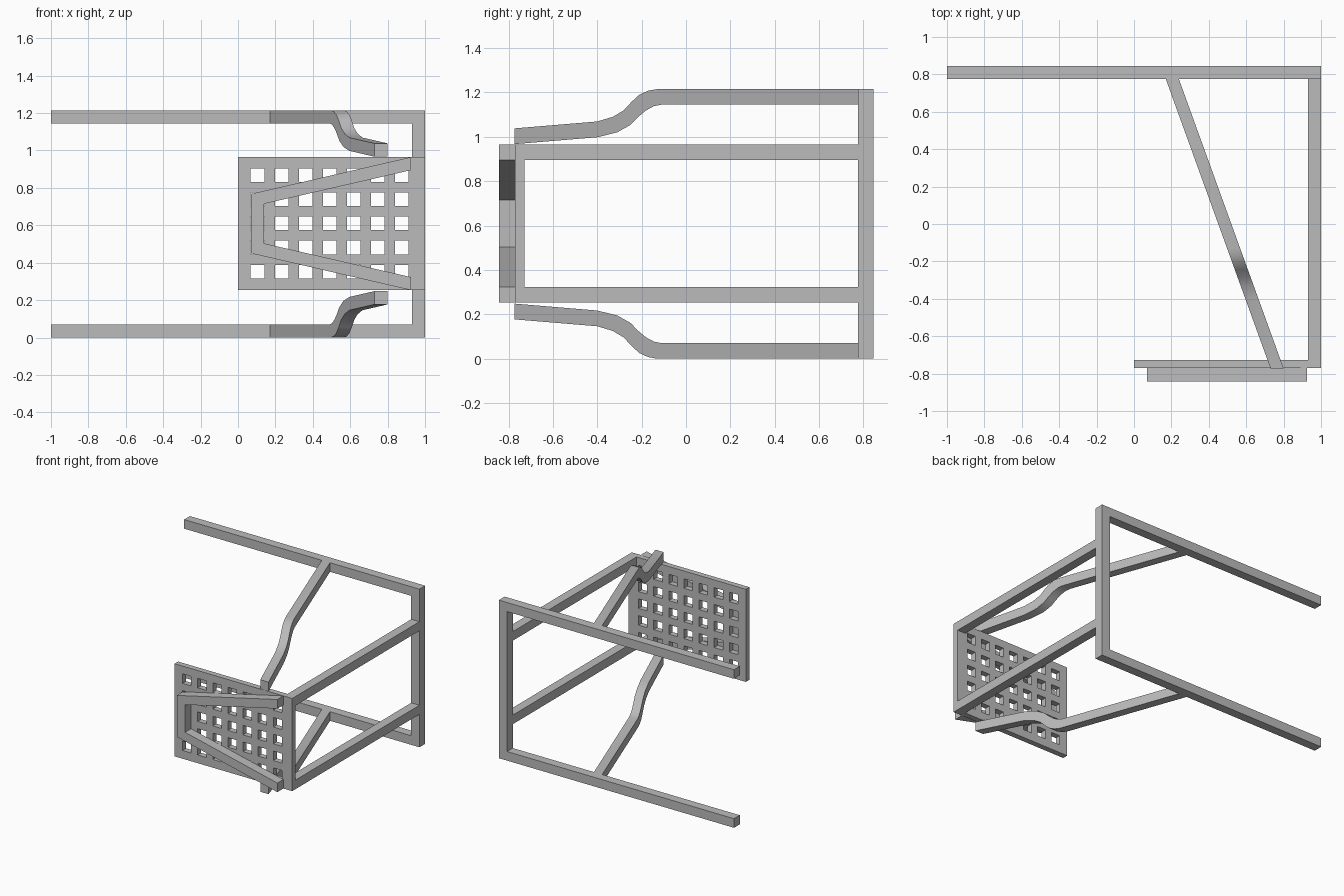
import bpy, bmesh, math
from mathutils import Vector

cube = bpy.data.objects.get("Cube")
if cube:
    bpy.data.objects.remove(cube, do_unlink=True)

GREY = (0.5, 0.5, 0.5)
T = 0.07          # bar thickness
H = 1.215         # total height
mat = bpy.data.materials.new("plain grey")
mat.use_nodes = True
mat.diffuse_color = (*GREY, 1)
mat.node_tree.nodes["Principled BSDF"].inputs["Base Color"].default_value = (*GREY, 1)


def finish(name, bm, smooth=False):
    bmesh.ops.recalc_face_normals(bm, faces=bm.faces[:])
    mesh = bpy.data.meshes.new(name)
    bm.to_mesh(mesh)
    bm.free()
    mesh.materials.append(mat)
    ob = bpy.data.objects.new(name, mesh)
    bpy.context.collection.objects.link(ob)
    if smooth:
        bpy.ops.object.select_all(action="DESELECT")
        ob.select_set(True)
        bpy.context.view_layer.objects.active = ob
        bpy.ops.object.shade_smooth_by_angle(angle=math.radians(40))
    return ob


def extrude(bm, offset):
    res = bmesh.ops.extrude_face_region(bm, geom=bm.faces[:])
    moved = [g for g in res["geom"] if isinstance(g, bmesh.types.BMVert)]
    bmesh.ops.translate(bm, verts=moved, vec=Vector(offset))


def prism(name, points, offset):
    bm = bmesh.new()
    bm.faces.new([bm.verts.new(p) for p in points])
    extrude(bm, offset)
    return finish(name, bm)


def box(name, x, y, z):
    corners = [(x[0], y[0], z[0]), (x[1], y[0], z[0]), (x[1], y[0], z[1]), (x[0], y[0], z[1])]
    return prism(name, corners, (0, y[1] - y[0], 0))


# Back frame: two long bars joined by a post
BACK = (0.775, 0.845)
box("lower_back_bar", (-1, 1), BACK, (0, T))
box("upper_back_bar", (-1, 1), BACK, (H - T, H))
box("back_post", (1 - T, 1), BACK, (T, H - T))

# Side rails from the frame to the plate
LOW, HIGH = 0.253, 0.965
FRONT, PLATE_BACK = -0.77, -0.727
box("lower_side_rail", (1 - T, 1), (PLATE_BACK, BACK[0]), (LOW, LOW + T))
box("upper_side_rail", (1 - T, 1), (PLATE_BACK, BACK[0]), (HIGH - T, HIGH))


# Perforated plate: grid of strips with the odd cells left open
def stations(start, end, first, count, pitch, size):
    inner = [first + i * pitch + s for i in range(count) for s in (0, size)]
    return [start] + inner + [end]


xs = stations(0, 1, 0.068, 7, 0.1285, 0.073)
zs = stations(LOW, HIGH, 0.316, 5, 0.129, 0.073)
bm = bmesh.new()
grid = [[bm.verts.new((x, FRONT, z)) for z in zs] for x in xs]
for i in range(len(xs) - 1):
    for k in range(len(zs) - 1):
        if i % 2 == 0 or k % 2 == 0:
            bm.faces.new((grid[i][k], grid[i + 1][k], grid[i + 1][k + 1], grid[i][k + 1]))
extrude(bm, (0, PLATE_BACK - FRONT, 0))
finish("perforated_plate", bm)

# Tapered bracket on the front of the plate
half = [(0.925, HIGH), (0.07, 0.768), (0.14, 0.715), (0.925, HIGH - T)]
mid = (LOW + HIGH) / 2
outer = half[:2] + [(x, 2 * mid - z) for x, z in half[1::-1]]
inner = [(x, 2 * mid - z) for x, z in half[:1:-1]] + half[2:]
prism("tapered_bracket", [(x, -0.843, z) for x, z in outer + inner], (0, FRONT + 0.843, 0))

# Diagonal arms with an S bend: (y, z) along the upper and lower edge
TOP = [(0.775, 1.215), (-0.13, 1.215), (-0.17, 1.208), (-0.21, 1.19), (-0.245, 1.158),
       (-0.28, 1.12), (-0.33, 1.09), (-0.4, 1.069), (-0.772, 1.038)]
BOTTOM = [(0.775, 1.145), (-0.11, 1.145), (-0.145, 1.138), (-0.18, 1.119), (-0.215, 1.09),
          (-0.25, 1.054), (-0.31, 1.02), (-0.4, 0.998), (-0.772, 0.967)]


def arm(name, flip):
    bm = bmesh.new()

    def vert(p, side):
        y, z = p
        x = 0.17 + (0.775 - y) / 1.547 * 0.56 + side * T
        return bm.verts.new((x, y, H - z if flip else z))

    rings = [[vert(t, 0), vert(t, 1), vert(b, 1), vert(b, 0)] for t, b in zip(TOP, BOTTOM)]
    for a, b in zip(rings, rings[1:]):
        for j in range(4):
            bm.faces.new((a[j], a[(j + 1) % 4], b[(j + 1) % 4], b[j]))
    bm.faces.new(rings[0])
    bm.faces.new(rings[-1])
    finish(name, bm, smooth=True)


arm("upper_arm", False)
arm("lower_arm", True)
